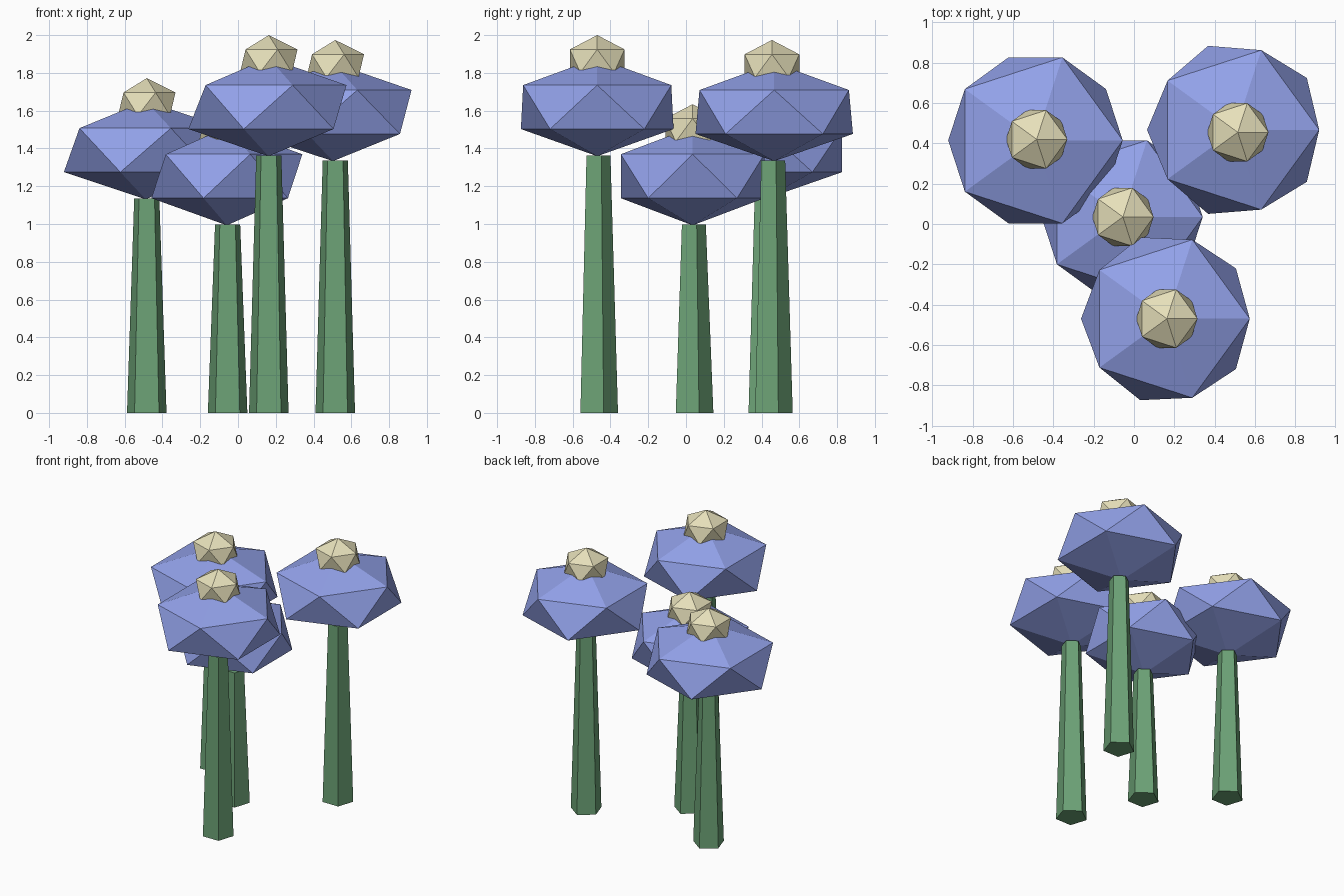
import bpy

if "Cube" in bpy.data.objects:
    bpy.data.objects.remove(bpy.data.objects["Cube"])

def material(name, rgb):
    m = bpy.data.materials.new(name)
    m.diffuse_color = (*rgb, 1)
    m.use_nodes = True
    m.node_tree.nodes["Principled BSDF"].inputs["Base Color"].default_value = m.diffuse_color
    return m

GREEN = material("stem_green", (0.15, 0.36, 0.18))
BLUE = material("petal_blue", (0.29, 0.36, 0.82))
CREAM = material("centre_cream", (0.79, 0.74, 0.49))

def finish(name, mat):
    ob = bpy.context.object
    ob.name = name
    ob.data.materials.append(mat)
    return ob

def gem(name, mat, loc, low, high, half_height):
    """Squashed icosahedron with its own radius for the lower and upper ring."""
    bpy.ops.mesh.primitive_ico_sphere_add(subdivisions=1, radius=1, location=loc)
    ob = finish(name, mat)
    for v in ob.data.vertices:
        r = low if v.co.z < 0 else high
        v.co = (v.co.x * r, v.co.y * r, v.co.z * half_height)
    return ob

# flower: stem x, y | head x, y, z | head lower and upper radius
flowers = [
    ((-0.055, 0.035), (-0.059, 0.035, 1.253), 0.447, 0.447),
    ((-0.483, 0.42), (-0.489, 0.415, 1.391), 0.484, 0.484),
    ((0.163, -0.47), (0.162, -0.47, 1.619), 0.475, 0.461),
    ((0.515, 0.455), (0.503, 0.467, 1.593), 0.490, 0.465),
]

for i, ((sx, sy), (hx, hy, hz), low, high) in enumerate(flowers, 1):
    # five-sided tapered stem ending at the underside of the head
    top = hz - 0.256
    bpy.ops.mesh.primitive_cone_add(vertices=5, radius1=0.11, radius2=0.07,
                                    depth=top, location=(sx, sy, top / 2))
    finish(f"stem_{i}", GREEN)
    # blue flower head and cream centre
    gem(f"flower_head_{i}", BLUE, (hx, hy, hz), low, high, 0.26)
    gem(f"flower_centre_{i}", CREAM, (sx, sy, hz + 0.244), 0.17, 0.17, 0.137)
